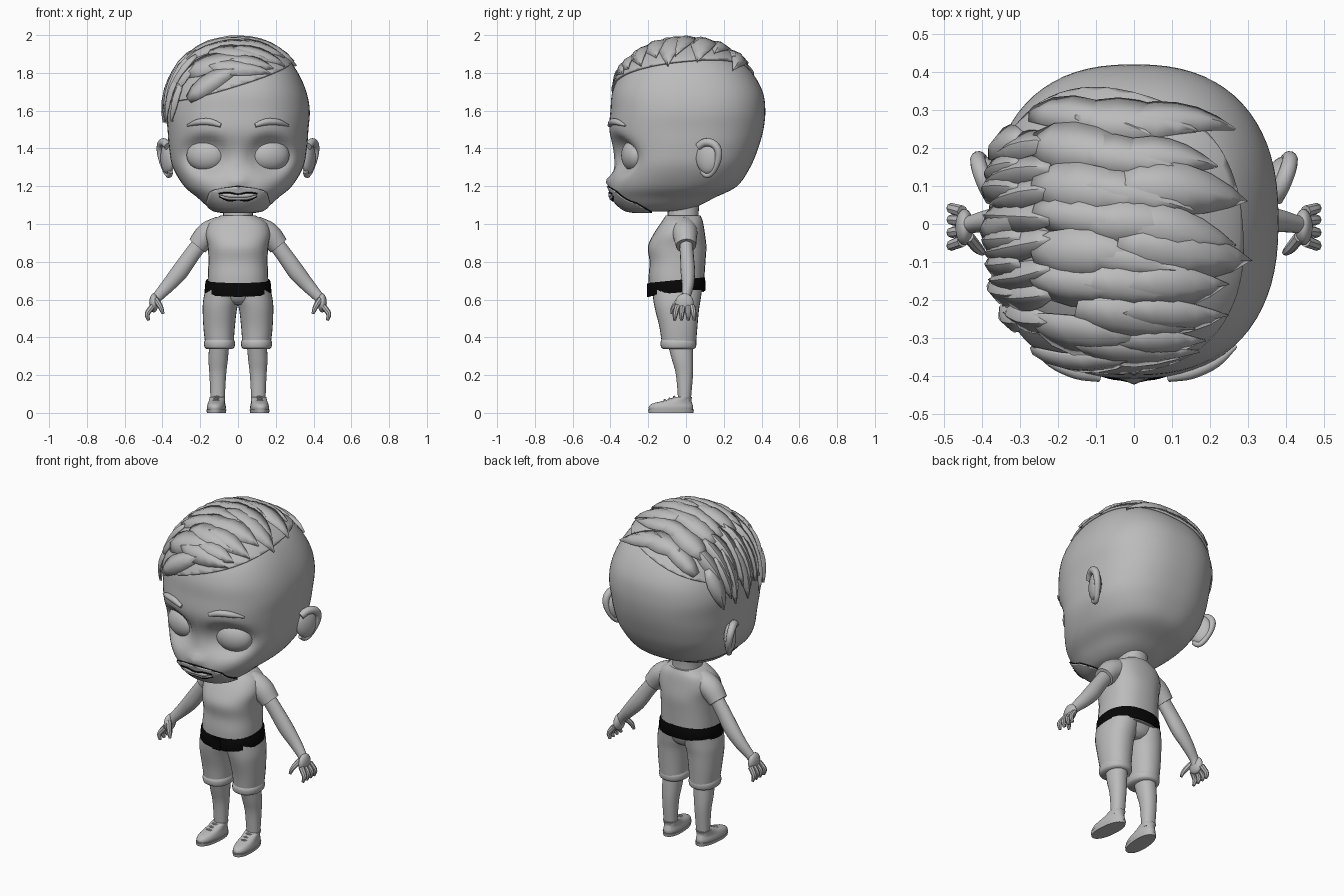
import bpy, bmesh, math, random
from math import sin, cos, pi, exp
from mathutils import Vector, Matrix
from mathutils.bvhtree import BVHTree

random.seed(4)
if "Cube" in bpy.data.objects:
    bpy.data.objects.remove(bpy.data.objects["Cube"])


def material(name, value):
    m = bpy.data.materials.new(name)
    m.use_nodes = True
    colour = (value, value, value, 1)
    m.diffuse_color = colour
    m.node_tree.nodes["Principled BSDF"].inputs["Base Color"].default_value = colour
    return m


GREY, BLACK = material("plain grey", 0.5), material("trim black", 0.002)
made = []


def finish(name, bm, mat=GREY, mirror=False, thick=0):
    if not thick:  # open sheets already face outward
        bmesh.ops.recalc_face_normals(bm, faces=bm.faces)
    me = bpy.data.meshes.new(name)
    bm.to_mesh(me)
    bm.free()
    me.materials.append(mat)
    ob = bpy.data.objects.new(name, me)
    bpy.context.collection.objects.link(ob)
    if mirror:
        ob.modifiers.new("mirror", 'MIRROR').use_mirror_merge = False
    if thick:
        ob.modifiers.new("thickness", 'SOLIDIFY').thickness = thick
    made.append(ob)
    return ob


def spline(rows, k):
    """Smooth a table of rows with k steps between neighbours."""
    v = [Vector(r) for r in rows]
    v = [v[0] * 2 - v[1]] + v + [v[-1] * 2 - v[-2]]
    out = []
    for a, b, c, d in zip(v, v[1:], v[2:], v[3:]):
        for i in range(k):
            t = i / k
            out.append((b * 2 + (c - a) * t + (a * 2 - b * 5 + c * 4 - d) * t * t
                        + (b * 3 - a - c * 3 + d) * t ** 3) / 2)
    return out + [v[-2]]


def skin(bm, rings):
    """Join closed rings of points and cap both ends."""
    vs = [[bm.verts.new(p) for p in r] for r in rings]
    n = len(vs[0])
    for a, b in zip(vs, vs[1:]):
        for i in range(n):
            j = (i + 1) % n
            bm.faces.new((a[i], a[j], b[j], b[i]))
    bm.faces.new(vs[0])
    bm.faces.new(vs[-1])


def loft(rows, k=4, n=28, power=2.2):
    """Rows are z, centre x, centre y, half width, half depth."""
    bm = bmesh.new()
    rings = []
    for z, cx, cy, rx, ry in spline(rows, k):
        ring = []
        for i in range(n):
            c, s = cos(2 * pi * i / n), sin(2 * pi * i / n)
            ring.append((cx + rx * math.copysign(abs(c) ** (2 / power), c),
                         cy + ry * math.copysign(abs(s) ** (2 / power), s), z))
        rings.append(ring)
    skin(bm, rings)
    return bm


def tube(paths, k=4, n=12, ref=(0, 1, 0), flat=1):
    """Each path is a list of x, y, z, radius."""
    bm = bmesh.new()
    for path in paths:
        pts = spline(path, k)
        rings = []
        for i, p in enumerate(pts):
            t = (pts[min(i + 1, len(pts) - 1)] - pts[max(i - 1, 0)]).to_3d().normalized()
            u = t.cross(Vector(ref)).normalized()
            w = u.cross(t)
            rings.append([p.to_3d() + p[3] * (u * cos(a) + w * flat * sin(a))
                          for a in (2 * pi * j / n for j in range(n))])
        skin(bm, rings)
    return bm


def ball(centre, scale, turn=0):
    bm = bmesh.new()
    m = Matrix.Translation(centre) @ Matrix.Rotation(turn, 4, 'Z') @ Matrix.Diagonal((*scale, 1))
    bmesh.ops.create_uvsphere(bm, u_segments=24, v_segments=14, radius=1, matrix=m)
    return bm


# Head with eye sockets and nose
head = loft([(1.066, 0, -.18, .08, .09), (1.076, 0, -.16, .13, .16), (1.1, 0, -.14, .17, .215),
             (1.14, 0, -.117, .215, .27), (1.2, 0, -.065, .285, .335), (1.3, 0, -.02, .345, .36),
             (1.4, 0, -.002, .365, .384), (1.5, 0, .002, .373, .408), (1.6, 0, .01, .38, .41),
             (1.7, 0, .008, .362, .398), (1.8, 0, .003, .318, .348), (1.88, 0, 0, .255, .265),
             (1.94, 0, 0, .15, .16), (1.965, 0, 0, .04, .04)], 5, 72, 2.4)
for v in head.verts:
    x, y, z = v.co
    if y < -.1:
        d = ((abs(x) - .17) / .115) ** 2 + ((z - 1.365) / .095) ** 2
        v.co.y += .06 * exp(-d * d)
        v.co.y -= .03 * exp(-(x / .04) ** 2 - ((z - 1.23) / .03) ** 2)
bmesh.ops.recalc_face_normals(head, faces=head.faces)
tree = BVHTree.FromBMesh(head)
CORE = Vector((0, 0, 1.55))


def on_head(p, lift):
    hit, normal, *_ = tree.ray_cast(CORE, (Vector(p) - CORE).normalized())
    return hit + normal * lift, normal


def face_lines(lines, lift):
    """Rounded lines lying on the front of the head."""
    return tube([[(*on_head(p[:3], lift)[0], p[3]) for p in line] for line in lines])


def shell(planes, lift):
    """Copy of the head trimmed by planes and pushed outward."""
    bm = head.copy()
    for co, no in planes:
        bmesh.ops.bisect_plane(bm, geom=bm.verts[:] + bm.edges[:] + bm.faces[:],
                               plane_co=co, plane_no=no, clear_outer=True)
    bm.normal_update()
    for v, no in [(v, v.normal.copy()) for v in bm.verts]:
        v.co += no * lift
    return bm


# Beard with a dark cut edge, and the hair base
beard = finish("beard", shell([((0, -.4, 1.195), (0, .5, .85)), ((0, -.18, 0), (0, 1, 0)),
                               ((.158, 0, 1.14), (1, 0, .3)), ((-.158, 0, 1.14), (-1, 0, .3))], .009),
               thick=.012)
beard.data.materials.append(BLACK)
beard.modifiers["thickness"].material_offset_rim = 1
finish("hair_base", shell([((0, 0, 1.775), (.3, .12, -1))], .012), thick=.012)

# Mouth with dark outlines
xs = (-.1, -.05, 0, .05, .1)
finish("lips", face_lines([[(x, -.39, z, r) for x, r in zip(xs, (.004, .012, .01, .012, .004))]
                           for z in (1.155, 1.138)], .009))
finish("mouth_lines", face_lines([[(x, -.39, z, .004) for x, z in zip(xs, heights)] for heights in
                                  ((1.156, 1.174, 1.166, 1.174, 1.156), (1.137, 1.117, 1.128, 1.117, 1.137))],
                                 .012), BLACK)

# Eyes, brows and ears
finish("eyes", ball((.17, -.278, 1.363), (.105, .062, .084), .25), mirror=True)
brow = [(.09, -.4, 1.522, .011), (.15, -.39, 1.54, .018), (.22, -.37, 1.538, .016), (.275, -.33, 1.52, .005)]
finish("eyebrows", face_lines([brow], .004), mirror=True)
out = Vector((.38, .92, 0))
rim = []
for i in range(9):
    a = -2.3 + i * .575
    rim.append((*(Vector((.38, .113, 1.345)) + out * .063 * cos(a) * (1 + .3 * sin(a))
                  + Vector((.014, 0, .088)) * sin(a)), .018 + .004 * sin(a)))
finish("ear_rims", tube([rim], 3, ref=(.92, -.38, 0)), mirror=True)
finish("ear_bowls", ball((.372, .115, 1.35), (.032, .066, .085), -.4), mirror=True)

# Hair strands: flat leaf-shaped blades laid over the skull
SHAPE = (.45, .85, 1, .95, .75, .42, .03)


def crown(x, y):
    return Vector((x, y, 1.55 + .41 * math.sqrt(max(.02, 1 - (x / .38) ** 2 - (y / .42) ** 2))))


def blade(bm, a, b, width, ridge):
    rows = []
    for i, f in enumerate(SHAPE):
        p, no = on_head(a.lerp(b, i / 6), 0)
        side = (b - a).cross(no).normalized() * width * f
        rows.append([bm.verts.new(q) for q in
                     (p + side + no * .014, p + no * (.022 + ridge * f), p - side + no * .02)])
    for r, s in zip(rows, rows[1:]):
        for j in (0, 1):
            bm.faces.new((r[j + 1], r[j], s[j], s[j + 1]))


top, sides = bmesh.new(), bmesh.new()
for row in range(3):
    for i in range(8):
        y = -.3 + i * .08 + random.uniform(-.015, .015)
        x = -.24 + row * .1
        reach = (.25 - .2 * abs(y)) * (.35 + .35 * row) + random.uniform(-.04, .03)
        blade(top, crown(x, y), crown(max(reach, x + .12), y * .95 - random.uniform(0, .06)),
              random.uniform(.05, .075), .012)
for row in range(2):
    for i in range(8):
        y = -.22 + i * .06 + random.uniform(-.01, .01)
        low = Vector((-.38, y * .95 + random.uniform(-.05, .01), 1.67 - .1 * row + random.uniform(-.05, .04)))
        blade(sides, crown(-.2 - .07 * row, y), low, random.uniform(.035, .05), .012)
finish("top_hair_strands", top, thick=.008)
finish("side_hair_strands", sides, thick=.008)
finish("head", head)

# Neck and shirt
finish("neck", loft([(.98, 0, -.015, .085, .085), (1.06, 0, -.015, .078, .082), (1.15, 0, -.01, .08, .085)]))
finish("shirt", loft([(.64, 0, -.05, .16, .145), (.72, 0, -.05, .16, .148), (.8, 0, -.045, .157, .148),
                      (.88, 0, -.047, .16, .155), (.95, 0, -.035, .172, .135), (1.01, 0, -.02, .15, .11),
                      (1.045, 0, -.015, .092, .092)], power=2.4))
finish("sleeves", tube([[(.09, -.01, .975, .068), (.16, -.005, .945, .065), (.215, 0, .885, .054)]], n=20),
       mirror=True)

# Arms and hands
finish("arms", tube([[(.19, 0, .91, .042), (.25, .005, .83, .043), (.31, .01, .745, .045),
                      (.37, .01, .675, .037), (.425, 0, .615, .028), (.445, -.005, .585, .028)]], n=16, flat=.85),
       mirror=True)
finish("palms", ball((.446, -.008, .582), (.024, .048, .05)), mirror=True)
fingers = [[(.452, y, .565, .016), (.48, y * 1.25, .525, .014), (.473, y * 1.35, .49, .008)]
           for y in (-.045, -.018, .009, .033)]
fingers.append([(.435, -.035, .6, .016), (.41, -.065, .56, .014), (.397, -.075, .525, .008)])
finish("fingers", tube(fingers, n=8), mirror=True)

# Belt, sloping down toward the front
belt = loft([(.632, 0, -.05, .17, .148), (.637, 0, -.05, .177, .154),
             (.697, 0, -.05, .172, .151), (.702, 0, -.05, .165, .145)], 2, 36, 2.3)
bmesh.ops.create_cube(belt, size=1, matrix=Matrix.Translation((0, -.2, .664)) @ Matrix.Diagonal((.05, .012, .072, 1)))
for v in belt.verts:
    v.co.z += .1 * (v.co.y + .05)
finish("belt", belt, BLACK)

# Rolled shorts
finish("shorts_seat", loft([(.575, 0, -.047, .05, .085), (.6, 0, -.047, .12, .112), (.66, 0, -.05, .165, .138)]))
finish("shorts_legs", loft([(.65, .08, -.047, .094, .132), (.59, .09, -.048, .095, .124), (.54, .097, -.047, .09, .115),
                            (.45, .1, -.04, .083, .1), (.36, .098, -.037, .075, .09)]), mirror=True)
finish("shorts_cuffs", loft([(.338, .098, -.04, .068, .08), (.348, .098, -.04, .079, .092),
                             (.372, .098, -.04, .082, .095), (.39, .098, -.04, .075, .088)]), mirror=True)

# Lower legs and shoes
finish("shins", loft([(.36, .1, -.03, .053, .066), (.28, .105, -.018, .051, .056),
                      (.2, .107, -.008, .044, .045), (.06, .108, -.008, .037, .033)]), mirror=True)
shoe = loft([(.014, .108, -.08, .047, .115), (.032, .108, -.08, .049, .118), (.05, .108, -.072, .045, .105),
             (.066, .108, -.042, .042, .07), (.085, .108, -.012, .041, .046)], 3)
sole = loft([(0, .108, -.08, .049, .119), (.018, .108, -.08, .052, .122)], 1)
laces = tube([[(.076, y + .005, z - .016, .005), (.108, y - .008, z, .006), (.14, y + .005, z - .016, .005)]
              for y, z in ((-.055, .085), (-.08, .075), (-.105, .068))], n=8)
for name, bm in (("shoes", shoe), ("soles", sole), ("laces", laces)):
    bmesh.ops.rotate(bm, verts=bm.verts, cent=(.108, 0, 0), matrix=Matrix.Rotation(.08, 3, 'Z'))
    finish(name, bm, mirror=True)

# Smooth shading with sharp edges kept
bpy.ops.object.select_all(action='DESELECT')
for ob in made:
    ob.select_set(True)
bpy.context.view_layer.objects.active = made[0]
bpy.ops.object.shade_smooth_by_angle(angle=math.radians(40))
